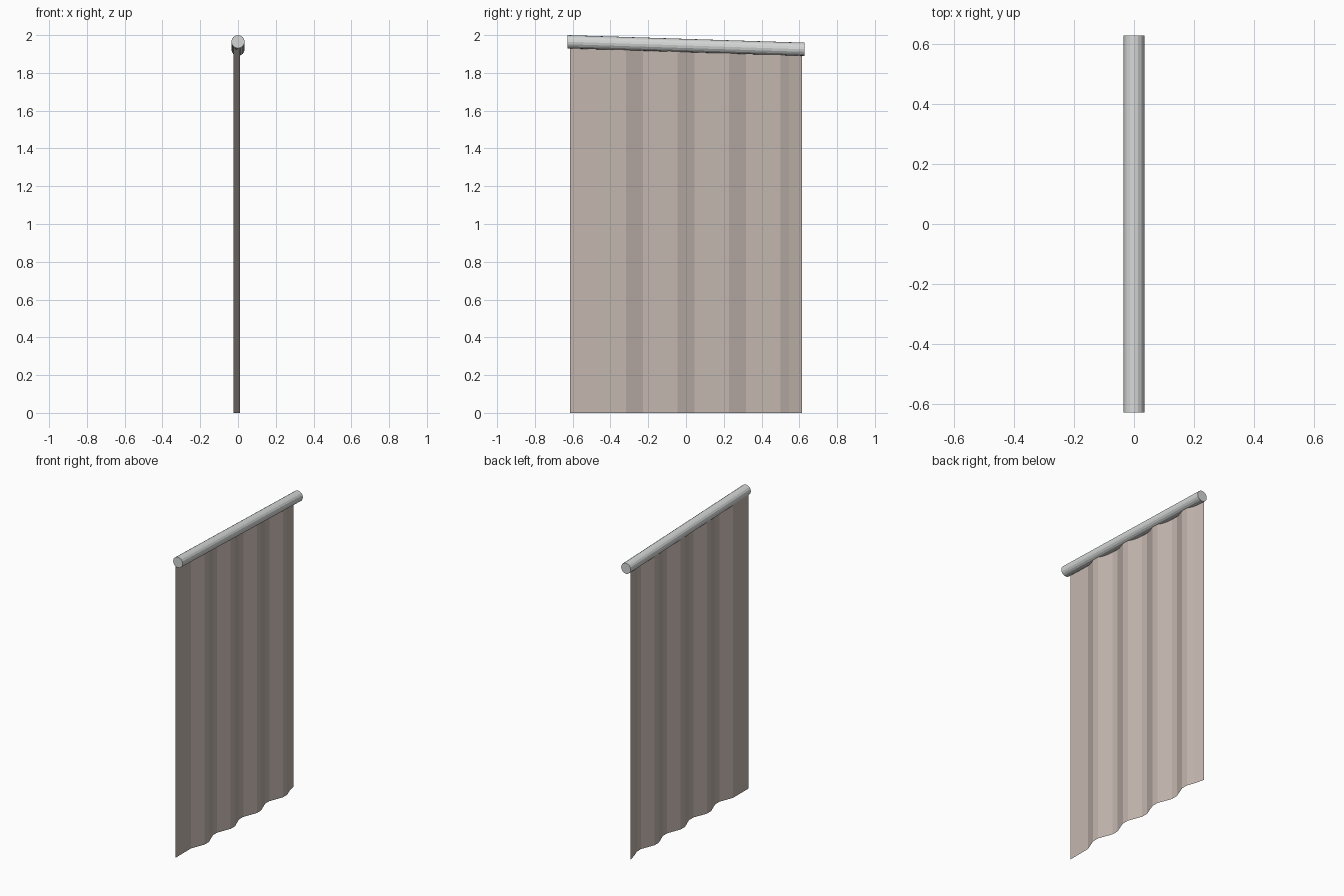
import bpy, bmesh, math
from mathutils import Matrix

if "Cube" in bpy.data.objects:
    bpy.data.objects.remove(bpy.data.objects["Cube"])


def material(name, rgb):
    m = bpy.data.materials.new(name)
    m.diffuse_color = (*rgb, 1)
    m.use_nodes = True
    m.node_tree.nodes["Principled BSDF"].inputs["Base Color"].default_value = m.diffuse_color
    return m


def add_object(name, bm, mat):
    mesh = bpy.data.meshes.new(name)
    bm.to_mesh(mesh)
    bm.free()
    mesh.materials.append(mat)
    ob = bpy.data.objects.new(name, mesh)
    bpy.context.collection.objects.link(ob)
    return ob


RADIUS, HALF_ROD, HALF_CLOTH = 0.035, 0.628, 0.615


def rod_height(y):
    # rod centre line sags slightly towards the back
    return 1.945 - 0.02 * y / HALF_ROD


# curtain rod: cylinder along y, slanted with vertical end faces
bm = bmesh.new()
bmesh.ops.create_cone(bm, cap_ends=True, segments=16, radius1=RADIUS,
                      radius2=RADIUS, depth=2 * HALF_ROD,
                      matrix=Matrix.Rotation(math.pi / 2, 4, 'X'))
for v in bm.verts:
    v.co.z += rod_height(v.co.y)
add_object("curtain_rod", bm, material("light grey metal", (0.66, 0.67, 0.67)))

# curtain cloth: wavy sheet, six facets per fold, flat at the front edge
STEP = 0.0455
profile = [(-HALF_CLOTH, -0.025)]
for i in range(-10, 13):
    profile.append((i * STEP, -0.0075 - 0.0202 * math.sin(i * math.pi / 3)))
profile.append((HALF_CLOTH, -0.025))

bm = bmesh.new()
pairs = [(bm.verts.new((x, y, 0)), bm.verts.new((x, y, rod_height(y))))
         for y, x in profile]
for (a, b), (c, d) in zip(pairs, pairs[1:]):
    bm.faces.new((a, c, d, b))
add_object("curtain_cloth", bm, material("warm beige cloth", (0.55, 0.47, 0.43)))
